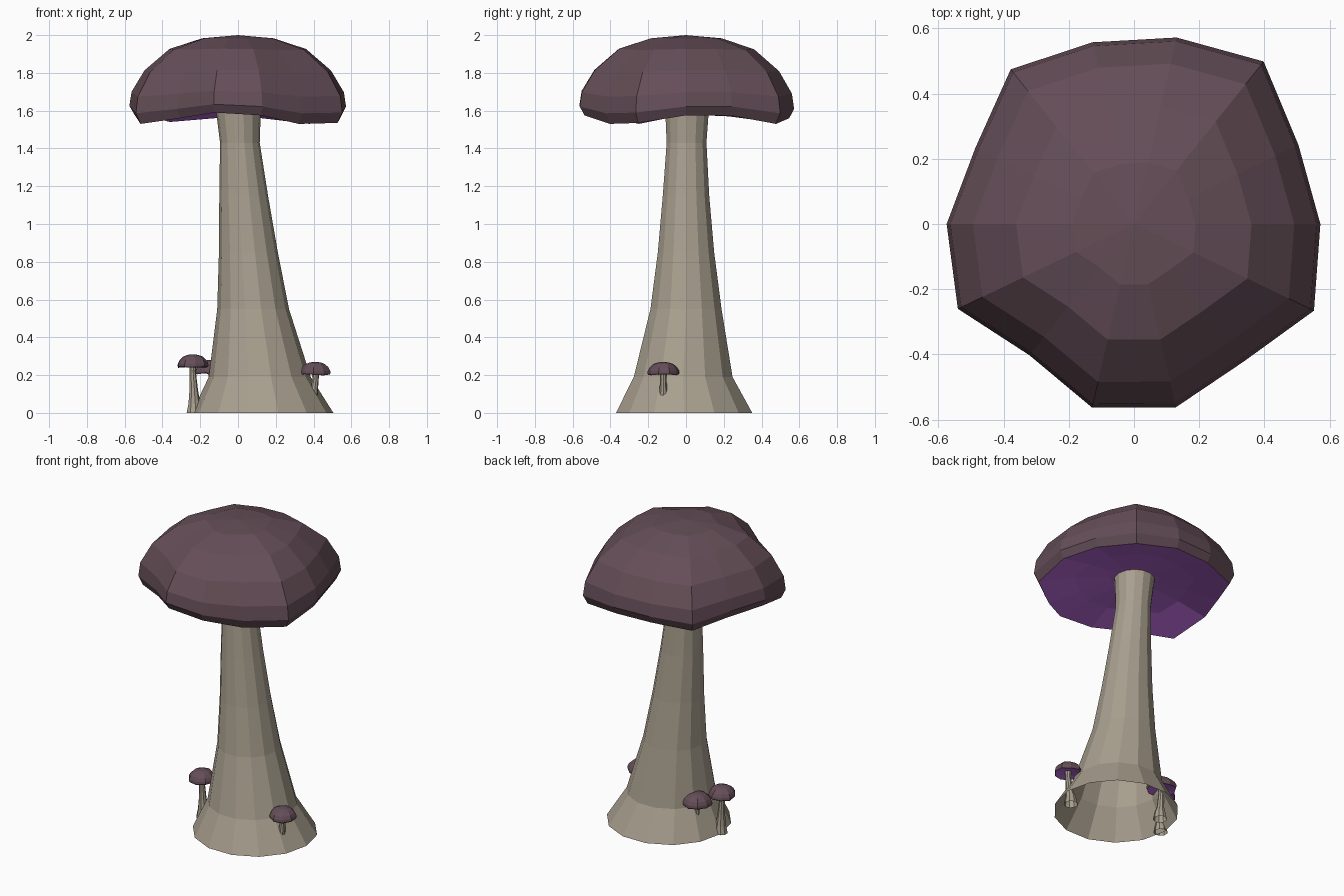
import bpy, math

if "Cube" in bpy.data.objects:
    bpy.data.objects.remove(bpy.data.objects["Cube"])

def material(name, rgb):
    m = bpy.data.materials.new(name)
    m.diffuse_color = (*rgb, 1)
    m.use_nodes = True
    m.node_tree.nodes["Principled BSDF"].inputs["Base Color"].default_value = m.diffuse_color
    return m

CAP = material("dusky_mauve_cap", (0.13, 0.076, 0.096))
GILL = material("purple_underside", (0.46, 0.14, 0.66))
STEM = material("beige_stem", (0.39, 0.345, 0.27))

def loft(name, rings, mats, first_cap=None, tip=None, gill_rows=0):
    """Bridge equal-sized rings of points; optional end points close the ends."""
    n = len(rings[0])
    verts = [p for r in rings for p in r]
    faces, idx = [], []
    for k in range(len(rings) - 1):
        for i in range(n):
            j = (i + 1) % n
            faces.append((k*n + i, k*n + j, (k+1)*n + j, (k+1)*n + i))
            idx.append(1 if k < gill_rows else 0)
    if first_cap:
        verts.append(first_cap)
        for i in range(n):
            faces.append((len(verts) - 1, (i + 1) % n, i))
            idx.append(1)
    if tip:
        verts.append(tip)
        b = (len(rings) - 1) * n
        for i in range(n):
            faces.append((b + i, b + (i + 1) % n, len(verts) - 1))
            idx.append(0)
    me = bpy.data.meshes.new(name)
    me.from_pydata(verts, [], faces)
    for m in mats:
        me.materials.append(m)
    for p, m in zip(me.polygons, idx):
        p.material_index = m
    ob = bpy.data.objects.new(name, me)
    bpy.context.collection.objects.link(ob)
    return ob

# Cap profile: (radius factor, height, share of rim waviness)
PROFILE = [(0.25, 1.63, 0), (0.6, 1.605, 0.4), (0.955, 1.56, 1), (1, 1.61, 0.8),
           (0.98, 1.69, 0.5), (0.86, 1.81, 0.2), (0.63, 1.925, 0.1), (0.33, 1.983, 0)]

def cap(name, radii, waves, cx, cy, z0, s, turn=0):
    n = len(radii)
    rings = []
    for f, z, w in PROFILE:
        rings.append([(cx + s*f*radii[i]*math.cos(turn + 2*math.pi*i/n),
                       cy + s*f*radii[i]*math.sin(turn + 2*math.pi*i/n),
                       z0 + s*(z + w*waves[i])) for i in range(n)])
    return loft(name, rings, [CAP, GILL], (cx, cy, z0 + s*1.64), (cx, cy, z0 + s*2.0), 2)

def stem(name, sections, n):
    rings = [[(cx + rx*math.cos(2*math.pi*i/n), cy + ry*math.sin(2*math.pi*i/n), z)
              for i in range(n)] for z, cx, cy, rx, ry in sections]
    return loft(name, rings, [STEM])

# Large wavy cap
RADII = [0.572, 0.56, 0.638, 0.587, 0.572, 0.607, 0.54, 0.575, 0.60, 0.515,
         0.578, 0.577, 0.54, 0.613]
WAVES = [0.015, 0.015, -0.03, 0, 0, -0.02, 0.01, 0.02, -0.03, 0,
         0.03, 0.015, -0.03, -0.025]
cap("large_cap", RADII, WAVES, 0, 0, 0, 1)

# Large leaning stem with flared, open base: z, centre x, centre y, radii
stem("large_stem", [
    (0, 0.13, -0.01, 0.375, 0.37),
    (0.19, 0.115, -0.015, 0.27, 0.268),
    (0.55, 0.08, 0, 0.19, 0.193),
    (0.85, 0.055, 0, 0.156, 0.153),
    (1.15, 0.03, 0, 0.129, 0.126),
    (1.43, 0.01, 0.003, 0.105, 0.108),
    (1.58, 0.003, 0.005, 0.117, 0.117),
    (1.635, 0, 0.005, 0.122, 0.122)], 14)

# Small mushrooms at the base: position, base height, size, base shift in x
SMALL = [("left_small", -0.24, -0.03, 0.0, 0.155, 0.008),
         ("right_small", 0.41, -0.12, -0.04, 0.155, -0.02),
         ("back_small", -0.14, 0.085, -0.055, 0.168, 0.01)]
for k, (name, x, y, z0, s, dx) in enumerate(SMALL):
    cap(name + "_cap", [0.54, 0.52, 0.56, 0.53, 0.55, 0.52, 0.55, 0.53, 0.54],
        [0.01, -0.02, 0.02, 0, -0.02, 0.02, 0, -0.02, 0.01], x, y, z0, s, 0.4*k)
    base = max(z0, 0)
    stem(name + "_stem", [
        (base, x + dx, y, 0.042, 0.042),
        (base + 0.05, x + dx, y, 0.032, 0.032),
        (z0 + 0.8*s, x + dx*0.6, y, 0.023, 0.023),
        (z0 + 1.4*s, x, y, 0.017, 0.017),
        (z0 + 1.635*s, x, y, 0.02, 0.02)], 9)
